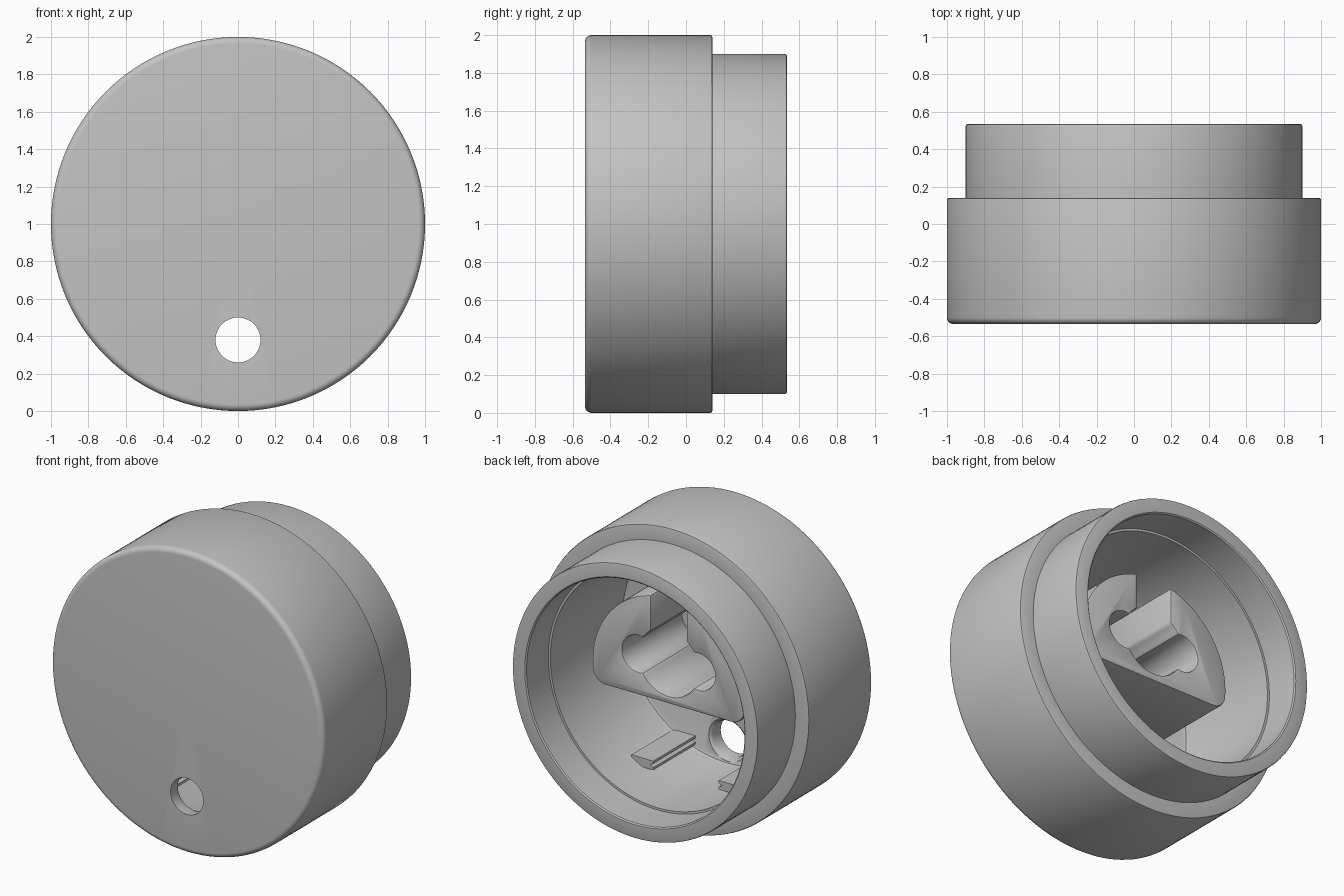
import bpy, bmesh, math
from mathutils import Vector

cube = bpy.data.objects.get("Cube")
if cube:
    bpy.data.objects.remove(cube, do_unlink=True)

grey = bpy.data.materials.new("plain_grey")
grey.use_nodes = True
COLOUR = (0.55, 0.55, 0.55, 1)
grey.diffuse_color = COLOUR
grey.node_tree.nodes["Principled BSDF"].inputs["Base Color"].default_value = COLOUR

FLOOR = -0.44   # inner floor of the cup
AXIS_Z = 1.0    # height of the cup axis


def finish(name, bm):
    bmesh.ops.recalc_face_normals(bm, faces=bm.faces)
    mesh = bpy.data.meshes.new(name)
    bm.to_mesh(mesh)
    bm.free()
    mesh.materials.append(grey)
    obj = bpy.data.objects.new(name, mesh)
    bpy.context.collection.objects.link(obj)
    smooth(mesh)
    return obj


def smooth(mesh):
    mesh.shade_smooth()
    mesh.set_sharp_from_angle(angle=math.radians(32))


def lathe(name, profile, z, steps):
    """Turn a (y, radius) profile about a y-parallel axis at height z."""
    bm = bmesh.new()
    verts = [bm.verts.new((0, y, r)) for y, r in profile]
    edges = [bm.edges.new(pair) for pair in zip(verts, verts[1:])]
    bmesh.ops.spin(bm, geom=verts + edges, axis=(0, 1, 0), cent=(0, 0, 0),
                   angle=math.tau, steps=steps)
    bmesh.ops.remove_doubles(bm, verts=bm.verts, dist=1e-4)
    bmesh.ops.translate(bm, vec=(0, 0, z), verts=bm.verts)
    return finish(name, bm)


def extrude(name, outline, y0, y1):
    """Extrude an (x, z) outline, measured from the axis, along y."""
    bm = bmesh.new()
    face = bm.faces.new([bm.verts.new((x, y0, z + AXIS_Z)) for x, z in outline])
    new = bmesh.ops.extrude_face_region(bm, geom=[face])["geom"]
    bmesh.ops.translate(bm, vec=(0, y1 - y0, 0),
                        verts=[v for v in new if isinstance(v, bmesh.types.BMVert)])
    return finish(name, bm)


def apply_modifiers(obj):
    graph = bpy.context.evaluated_depsgraph_get()
    mesh = bpy.data.meshes.new_from_object(obj.evaluated_get(graph))
    obj.modifiers.clear()
    obj.data = mesh
    smooth(mesh)


def arc(cx, cz, r, a0, a1, n):
    return [(cx + r * math.cos(a0 + (a1 - a0) * i / n),
             cz + r * math.sin(a0 + (a1 - a0) * i / n)) for i in range(n + 1)]


def mirrored(points):
    return [(-x, z) for x, z in reversed(points)]


# Stepped cup: wide front drum, narrower collar, open at the back
front_fillet = arc(-0.5, 0.965, 0.035, math.pi, math.pi / 2, 6)
cup = lathe("cup_shell", [(-0.535, 0)] + front_fillet + [
    (0.128, 1), (0.137, 0.997), (0.14, 0.988), (0.14, 0.9),
    (0.523, 0.9), (0.532, 0.897), (0.535, 0.888),
    (0.535, 0.808), (0.528, 0.8), (0.3, 0.8), (0.3, 0.785),
    (-0.41, 0.775), (-0.432, 0.768), (FLOOR, 0.75), (FLOOR, 0)], AXIS_Z, 128)

# Round hole through the front wall, flared on the inside
cutter = lathe("hole_cutter", [(-0.7, 0), (-0.7, 0.12), (FLOOR - 0.03, 0.12),
                               (FLOOR - 0.01, 0.127), (FLOOR, 0.14),
                               (FLOOR + 0.01, 0.14), (FLOOR + 0.01, 0)], 0.38, 48)
cutter.hide_render = True
cut = cup.modifiers.new("hole", "BOOLEAN")
cut.operation = "DIFFERENCE"
cut.solver = "EXACT"
cut.object = cutter
apply_modifiers(cup)
bpy.data.objects.remove(cutter, do_unlink=True)

# Inner boss: flat-bottomed disc with a keyed bore and a slot open at the top
disc_r, flat_z, corner_r = 0.56, -0.14, 0.1
bore_z, bore_r, side_r, side_x, slot_x = 0.13, 0.22, 0.12, 0.22, 0.13
meet_x = (bore_r**2 - side_r**2 + side_x**2) / (2 * side_x)
meet_z = math.sqrt(bore_r**2 - meet_x**2)
bore_a = math.atan2(meet_z, meet_x)
side_a = math.atan2(meet_z, meet_x - side_x)
corner_z = flat_z + corner_r
corner_x = math.sqrt((disc_r - corner_r)**2 - corner_z**2)
corner_a = math.atan2(corner_z, corner_x)
half = (arc(0, bore_z, bore_r, -math.pi / 2, -bore_a, 10)
        + arc(side_x, bore_z, side_r, -side_a, side_a, 24)[1:]
        + arc(0, bore_z, bore_r, bore_a, math.acos(slot_x / bore_r), 4)[1:]
        + arc(0, 0, disc_r, math.acos(slot_x / disc_r), corner_a, 28)
        + arc(corner_x, corner_z, corner_r, corner_a, -math.pi / 2, 10)[1:])
boss = extrude("keyed_boss", half + mirrored(half)[:-1], FLOOR - 0.02, 0.186)
bevel = boss.modifiers.new("edge", "BEVEL")
bevel.width = 0.012
bevel.segments = 2
bevel.limit_method = "ANGLE"
bevel.angle_limit = math.radians(40)
apply_modifiers(boss)

# Pair of grooved rails low on the inside wall
rail = [(0.4, -0.655), (0.24, -0.655), (0.24, -0.672), (0.265, -0.685),
        (0.24, -0.698), (0.24, -0.715), (0.4, -0.715)]
extrude("left_rail", rail, FLOOR - 0.02, 0.0)
extrude("right_rail", mirrored(rail), FLOOR - 0.02, 0.0)
